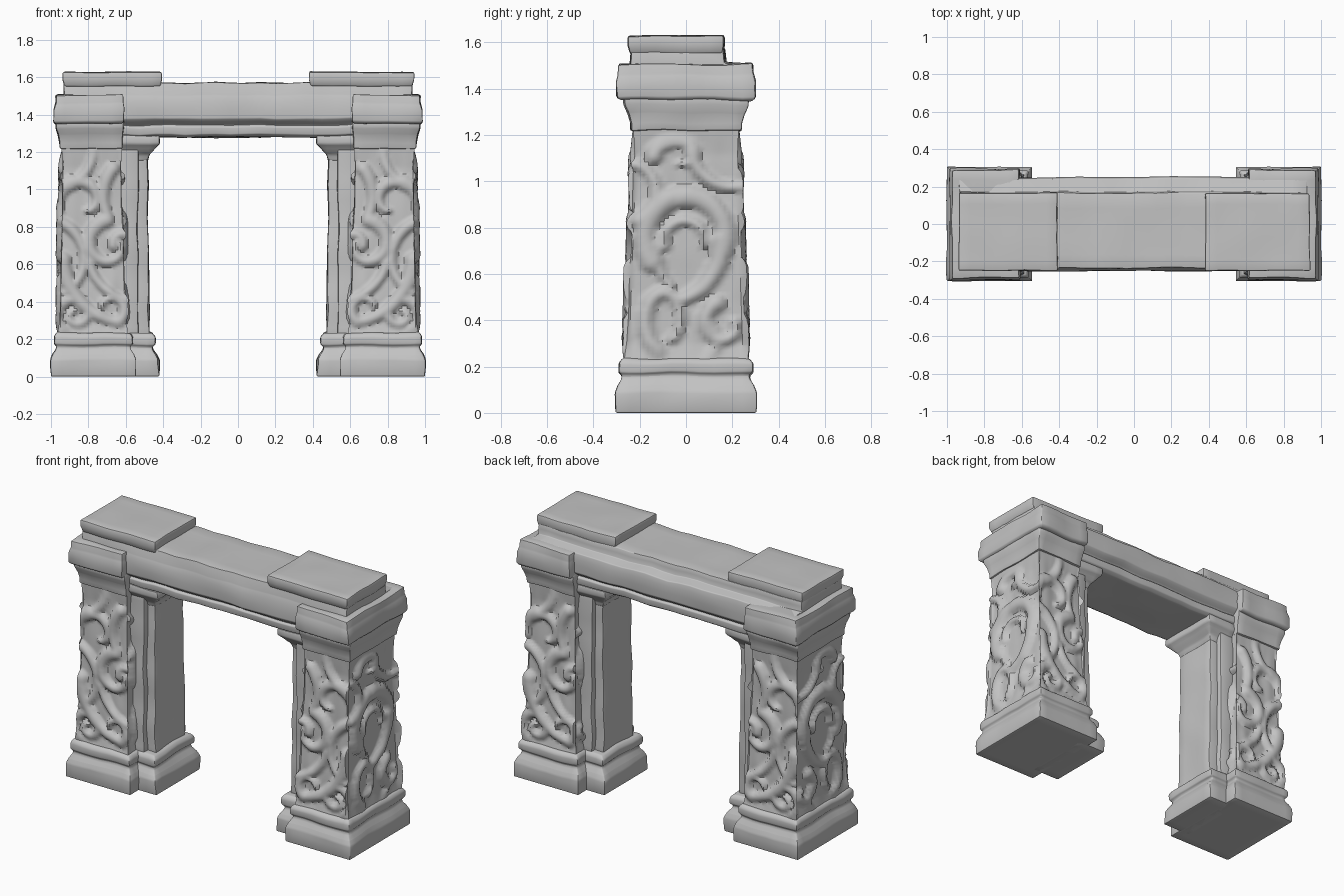
import bpy, bmesh, math
from mathutils import Vector, noise

if "Cube" in bpy.data.objects:
    bpy.data.objects.remove(bpy.data.objects["Cube"])

stone = bpy.data.materials.new("grey stone")
stone.diffuse_color = (0.55, 0.55, 0.55, 1)
stone.use_nodes = True
stone.node_tree.nodes["Principled BSDF"].inputs["Base Color"].default_value = stone.diffuse_color


def finish(bm, name, mirror):
    bmesh.ops.recalc_face_normals(bm, faces=bm.faces)
    me = bpy.data.meshes.new(name)
    bm.to_mesh(me)
    bm.free()
    me.materials.append(stone)
    ob = bpy.data.objects.new(name, me)
    bpy.context.collection.objects.link(ob)
    if mirror:
        ob.modifiers.new("both sides", 'MIRROR').use_mirror_merge = False
    return ob


def weather(bm, bevel=0.008, step=0.06, amount=0.009):
    """Round the edges, cut into a grid and wobble the surface like worn stone."""
    bmesh.ops.recalc_face_normals(bm, faces=bm.faces)
    sharp = [e for e in bm.edges if e.calc_face_angle(0) > 0.3]
    bmesh.ops.bevel(bm, geom=sharp, offset=bevel, segments=2, profile=0.5,
                    affect='EDGES', clamp_overlap=True)
    for axis in range(3):
        vals = [v.co[axis] for v in bm.verts]
        lo, hi = min(vals), max(vals)
        n = max(1, round((hi - lo) / step))
        for i in range(1, n):
            co, no = Vector(), Vector()
            co[axis], no[axis] = lo + (hi - lo) * i / n + 0.0007, 1
            bmesh.ops.bisect_plane(bm, geom=bm.verts[:] + bm.edges[:] + bm.faces[:],
                                   plane_co=co, plane_no=no, dist=1e-5)
    for v in bm.verts:
        if v.co.z > 0.02:
            v.co += noise.noise_vector(v.co * 6) * amount


def stack(name, rings, mirror=True, **kw):
    """Rectangular rings (x0, x1, y0, y1, z) joined into a moulded block."""
    bm = bmesh.new()
    prev = None
    for x0, x1, y0, y1, z in rings:
        ring = [bm.verts.new(p) for p in
                ((x0, y0, z), (x1, y0, z), (x1, y1, z), (x0, y1, z))]
        if prev:
            for i in range(4):
                k = (i + 1) % 4
                bm.faces.new((prev[i], prev[k], ring[k], ring[i]))
        else:
            bm.faces.new(ring[::-1])
        prev = ring
    bm.faces.new(prev)
    weather(bm, **kw)
    return finish(bm, name, mirror)


# Pillar foot: plinth with a sloped step and a band
foot = [(0, 0), (0, 0.09), (0.012, 0.12), (0.03, 0.15), (0.03, 0.165),
        (0.017, 0.175), (0.017, 0.215), (0.032, 0.235)]
stack("pillar_foot", [(0.545 + d, 1.0 - d, -0.305 + d, 0.305 - d, z) for d, z in foot])
stack("pilaster_foot", [(0.42 + d * 1.2, 0.62, -0.22 + d, 0.22 - d, z) for d, z in foot])

# Pilaster: stepped shaft with a flared head
stack("pilaster_back_shaft", [(0.535, 0.66, -0.185, 0.185, 0.2), (0.535, 0.66, -0.18, 0.18, 1.25)])
stack("pilaster_shaft", [(0.475, 0.62, -0.15, 0.15, 0.2), (0.485, 0.62, -0.145, 0.145, 1.2)])
head = [(0.065, 1.15), (0.055, 1.185), (0.04, 1.2), (0.02, 1.225),
        (0.01, 1.235), (0.0, 1.245), (0.0, 1.29)]
stack("pilaster_head", [(0.42 + d, 0.64, -0.21 + d, 0.21 - d, z) for d, z in head])

# Pillar neck and cap
stack("pillar_neck", [(0.62, 0.95, -0.24, 0.24, 1.22), (0.62, 0.952, -0.24, 0.24, 1.25),
                      (0.615, 0.96, -0.25, 0.25, 1.29), (0.61, 0.972, -0.265, 0.265, 1.33),
                      (0.61, 0.972, -0.265, 0.265, 1.37)])
stack("pillar_cap", [(0.615, 0.97, -0.28, 0.28, 1.35), (0.61, 0.985, -0.295, 0.295, 1.362),
                     (0.61, 0.985, -0.298, 0.298, 1.43), (0.615, 0.975, -0.29, 0.29, 1.465),
                     (0.615, 0.975, -0.29, 0.29, 1.505)])

# Lintel: one moulded profile (y, z) run between the pillars
profile = [(-0.19, 1.28), (0.19, 1.28), (0.215, 1.295), (0.22, 1.335), (0.205, 1.345),
           (0.235, 1.365), (0.25, 1.38), (0.25, 1.47), (0.24, 1.505), (0.17, 1.51),
           (0.165, 1.57), (-0.235, 1.57), (-0.24, 1.505), (-0.25, 1.47),
           (-0.25, 1.38), (-0.235, 1.365), (-0.205, 1.345), (-0.22, 1.335), (-0.215, 1.295)]
bm = bmesh.new()
ends = [[bm.verts.new((x, y, z)) for y, z in profile] for x in (-0.93, 0.93)]
for i in range(len(profile)):
    k = (i + 1) % len(profile)
    bm.faces.new((ends[0][i], ends[0][k], ends[1][k], ends[1][i]))
bm.faces.new(ends[0])
bm.faces.new(ends[1])
weather(bm, bevel=0.005, step=0.08)
finish(bm, "lintel", False)

# Flat slabs lying on the lintel ends
for name, x0, x1 in (("left_slab", -0.935, -0.41), ("right_slab", 0.38, 0.94)):
    stack(name, [(x0 + 0.01, x1 - 0.01, -0.24, 0.16, 1.55), (x0, x1, -0.25, 0.165, 1.585),
                 (x0, x1, -0.25, 0.165, 1.628)], mirror=False, amount=0.006)


# Carved waves: each stroke is a spiral arc that tapers along its length
def arc(cu, cz, r0, r1, a0, a1, w0, w1, squash=1.0, n=26):
    out = []
    for i in range(n + 1):
        t = i / n
        a, r = math.radians(a0 + (a1 - a0) * t), r0 + (r1 - r0) * t
        out.append((cu + r * math.cos(a), cz + r * squash * math.sin(a), w0 + (w1 - w0) * t))
    return out


front_waves = [
    arc(-0.05, 0.93, 0.15, 0.05, 190, -60, 0.05, 0.02),       # upper curl
    arc(0.10, 0.70, 0.14, 0.04, 100, 400, 0.045, 0.018),      # middle curl
    arc(0.17, 0.72, 0.06, 0.03, 200, 20, 0.03, 0.02),
    arc(-0.09, 0.33, 0.11, 0.02, 230, -250, 0.04, 0.02),      # lower curl
    arc(0.22, 0.62, 0.38, 0.34, 180, 255, 0.05, 0.03),        # sweeping stems
    arc(0.26, 0.66, 0.28, 0.26, 190, 260, 0.03, 0.025),
    arc(-0.25, 0.62, 0.22, 0.20, 70, -60, 0.035, 0.025),
    arc(0.30, 1.00, 0.22, 0.26, 150, 215, 0.04, 0.03),
    arc(-0.20, 1.22, 0.22, 0.20, -80, 10, 0.035, 0.025),
    arc(0.10, 0.36, 0.08, 0.05, -60, 160, 0.035, 0.02),
]
side_waves = [
    arc(0.0, 0.76, 0.18, 0.17, 215, -20, 0.055, 0.045, 1.0),  # great arch
    arc(-0.13, 0.70, 0.29, 0.24, 10, -60, 0.05, 0.03),
    arc(0.0, 0.74, 0.10, 0.08, 190, -10, 0.03, 0.02),
    arc(-0.09, 0.40, 0.09, 0.06, 250, -60, 0.04, 0.025, 1.6), # drop loop
    arc(0.17, 0.38, 0.10, 0.04, 110, 380, 0.04, 0.02),        # lower curl
    arc(-0.03, 0.72, 0.10, 0.10, 180, 250, 0.03, 0.02, 1.8),
    arc(-0.03, 1.11, 0.11, 0.05, 180, -80, 0.04, 0.02, 0.7),  # upper curl
    arc(0.22, 1.14, 0.20, 0.16, 180, 280, 0.035, 0.025),
    arc(-0.26, 0.96, 0.14, 0.12, -70, 70, 0.035, 0.025),
    arc(0.02, 0.30, 0.12, 0.10, 60, -70, 0.03, 0.02),
]


def relief(strokes, u, z):
    best = 0.0
    for s in strokes:
        for cu, cz, w in s:
            q = ((u - cu) ** 2 + (z - cz) ** 2) / (w * w)
            if q < 1:
                best = max(best, (1 - q) ** 0.6 * (0.5 + w * 10))
    grain = noise.noise(Vector((u * 14, z * 6, 3)))
    return -0.016 + 0.033 * best + 0.007 * grain


# Pillar shaft: dense tapered tube pushed outwards by the carving
N, ROWS = 26, 76
bm = bmesh.new()
rows = []
for j in range(ROWS + 1):
    t = j / ROWS
    z = 0.215 + 1.03 * t
    x0, x1, hy = 0.585 + 0.035 * t, 0.965 - 0.02 * t, 0.268 - 0.04 * t
    corners = [Vector((x0, -hy, z)), Vector((x1, -hy, z)), Vector((x1, hy, z)), Vector((x0, hy, z))]
    fade = min(1, t * 12, (1 - t) * 8)
    row = []
    for side in range(4):
        a, b = corners[side], corners[(side + 1) % 4]
        out = Vector(((0, -1, 0), (1, 0, 0), (0, 1, 0), (-1, 0, 0))[side])
        before = Vector(((-1, 0, 0), (0, -1, 0), (1, 0, 0), (0, 1, 0))[side])
        for i in range(N):
            p = a.lerp(b, i / N)
            if side % 2:
                h = relief(side_waves, p.y, z)
            else:
                h = relief(front_waves, 0.78 - p.x, z)
            d = out if i else (out + before) * 0.6
            row.append(bm.verts.new(p + d * (h * fade)))
    rows.append(row)
for lower, upper in zip(rows, rows[1:]):
    for i in range(4 * N):
        k = (i + 1) % (4 * N)
        bm.faces.new((lower[i], lower[k], upper[k], upper[i]))
bm.faces.new(rows[0][::-1])
bm.faces.new(rows[-1])
finish(bm, "carved_shaft", True)

# Smooth shading with crisp edges
for ob in bpy.context.collection.objects:
    ob.select_set(True)
    bpy.context.view_layer.objects.active = ob
bpy.ops.object.shade_smooth_by_angle(angle=math.radians(40))
